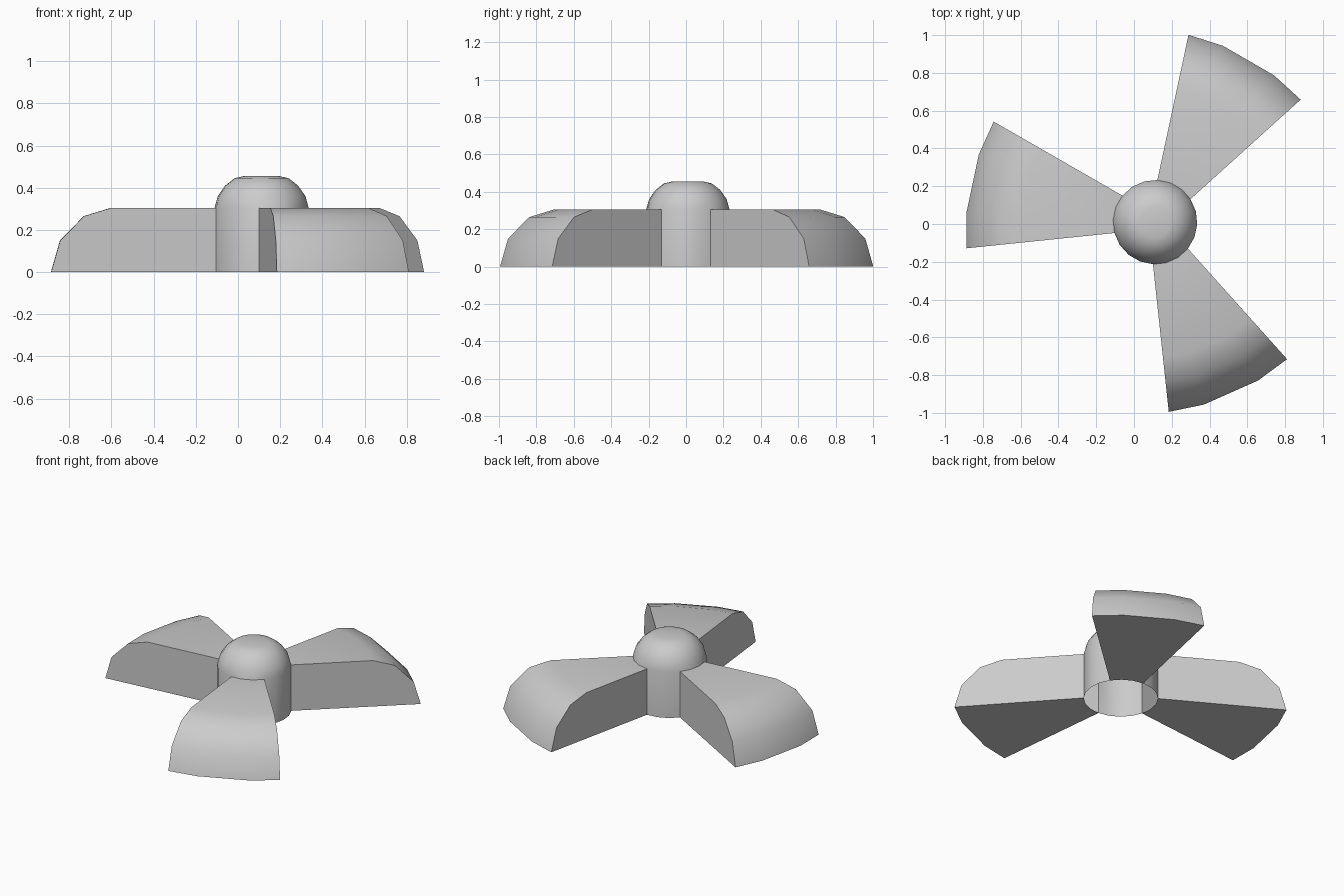
import bpy
from math import sin, cos, radians

if "Cube" in bpy.data.objects:
    bpy.data.objects.remove(bpy.data.objects["Cube"])

CX, CY = 0.112, 0.01        # hub axis
R, H = 0.223, 0.305         # hub radius, blade height
SIDES, START = 20, 15       # hub polygon, first vertex angle
BLADES = (60, 168, 294)     # blade directions in degrees


def polar(r, a, z):
    return (CX + r * cos(radians(a)), CY + r * sin(radians(a)), z)


def make(name, verts, faces):
    mesh = bpy.data.meshes.new(name)
    mesh.from_pydata(verts, [], faces)
    obj = bpy.data.objects.new(name, mesh)
    bpy.context.collection.objects.link(obj)
    bpy.ops.object.select_all(action='DESELECT')
    obj.select_set(True)
    bpy.context.view_layer.objects.active = obj
    bpy.ops.object.shade_smooth_by_angle(angle=radians(40))
    return obj


def under_blade(a):
    return any(abs((a - b + 180) % 360 - 180) < 27 for b in BLADES)


# Hub: hollow wall, open at the bottom and into the blades, with a domed cap
profile = [(R, 0), (R, H), (0.208, 0.36), (0.173, 0.41), (0.128, 0.445), (0.08, 0.456)]
step = 360 / SIDES
verts = [polar(r, START + step * k, z) for r, z in profile for k in range(SIDES)]
faces = []
for j in range(len(profile) - 1):
    for k in range(SIDES):
        if j == 0 and under_blade(START + step * (k + 0.5)):
            continue
        n = (k + 1) % SIDES
        faces.append((j * SIDES + k, j * SIDES + n, (j + 1) * SIDES + n, (j + 1) * SIDES + k))
faces.append(tuple((len(profile) - 1) * SIDES + k for k in range(SIDES)))
make("hub", verts, faces)


# Blade: wedge flaring out from three hub sides, rounded off at the tip
def blade(name, direction):
    inner = [(R, -27), (R, -9), (R, 9), (R, 27)]
    outer = [(1.007, -19.9), (1.0, -9), (1.0, 9), (1.007, 19.9)]
    section = [(0, 0), (1, 0), (0.945, 0.15), (0.8, 0.265), (0.633, H), (0, H)]
    verts = []
    for t, z in section:
        for (r0, a0), (r1, a1) in zip(inner, outer):
            p, q = polar(r0, direction + a0, z), polar(r1, direction + a1, z)
            verts.append(tuple(u + (v - u) * t for u, v in zip(p, q)))
    rows = len(section)
    faces = [(4 * j + c, 4 * j + c + 1, 4 * j + c + 5, 4 * j + c + 4)
             for j in range(1, rows - 1) for c in range(3)]
    faces.append((3, 2, 1, 0, 4, 5, 6, 7)[::-1][::-1])                   # underside
    faces.append(tuple(4 * j for j in range(rows)))                      # side
    faces.append(tuple(4 * j + 3 for j in reversed(range(rows))))        # other side
    make(name, verts, faces)


for i, d in enumerate(BLADES):
    blade(f"blade_{i + 1}", d)
